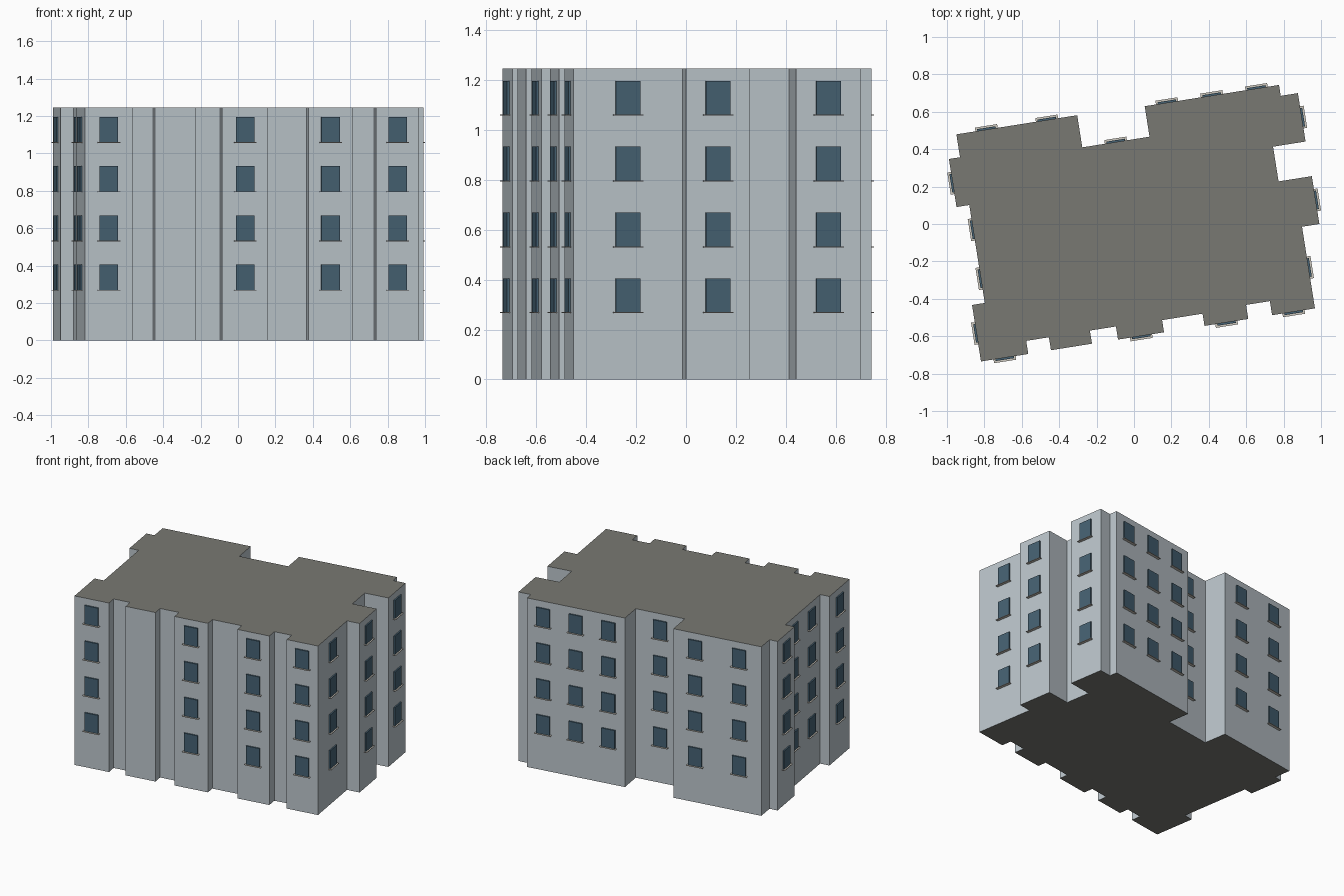
import bpy, bmesh
from math import radians
from mathutils import Matrix, Vector

if "Cube" in bpy.data.objects:
    bpy.data.objects.remove(bpy.data.objects["Cube"])

HEIGHT = 1.245
TURN = Matrix.Rotation(radians(9), 4, 'Z')
FLOORS = [0.27, 0.533, 0.797, 1.06]      # window sill heights


def material(name, rgb):
    m = bpy.data.materials.new(name)
    m.diffuse_color = (*rgb, 1)
    m.use_nodes = True
    m.node_tree.nodes["Principled BSDF"].inputs["Base Color"].default_value = m.diffuse_color
    return m


WALL = material("wall_grey", (0.50, 0.56, 0.60))
ROOF = material("roof_grey", (0.19, 0.19, 0.17))
GLASS = material("glass_blue", (0.06, 0.12, 0.17))
SILL = material("sill_beige", (0.62, 0.59, 0.53))


def make_object(name, bm, mats):
    bmesh.ops.transform(bm, matrix=TURN, verts=bm.verts)
    me = bpy.data.meshes.new(name)
    bm.to_mesh(me)
    bm.free()
    for m in mats:
        me.materials.append(m)
    ob = bpy.data.objects.new(name, me)
    bpy.context.collection.objects.link(ob)
    return ob


# Stepped floor plan, clockwise from the back left, before the 9 degree turn
PLAN = [(-.863, .622), (-.209, .622), (-.209, .448), (.155, .448), (.155, .613), (.882, .613),
        (.882, .554), (.975, .554), (.975, .292), (.799, .292), (.799, .104), (.979, .104),
        (.979, -.155), (.885, -.155), (.885, -.597), (.653, -.597), (.653, -.521), (.524, -.521),
        (.524, -.597), (.287, -.597), (.287, -.531), (.068, -.531), (.068, -.597), (-.181, -.597),
        (-.181, -.526), (-.322, -.526), (-.322, -.597), (-.544, -.597), (-.544, -.527),
        (-.667, -.527), (-.667, -.598), (-.923, -.598), (-.923, -.292), (-.854, -.292),
        (-.854, .238), (-.923, .238), (-.923, .498), (-.863, .498)]

# Building block: extruded plan with its own roof colour
bm = bmesh.new()
base = bm.faces.new([bm.verts.new((x, y, 0)) for x, y in reversed(PLAN)])
top = bmesh.ops.extrude_face_region(bm, geom=[base], use_keep_orig=True)
bmesh.ops.translate(bm, vec=(0, 0, HEIGHT),
                    verts=[g for g in top["geom"] if isinstance(g, bmesh.types.BMVert)])
bmesh.ops.recalc_face_normals(bm, faces=bm.faces)
for f in bm.faces:
    f.material_index = 1 if abs(f.normal.z) > 0.5 else 0
make_object("building_block", bm, [WALL, ROOF])


def add_box(bm, centre, along, out, width, depth, height):
    """Box standing on the wall; centre is the bottom middle on the wall face."""
    frame = Matrix((along, out, Vector((0, 0, 1)))).transposed().to_4x4()
    place = Matrix.Translation(centre + out * depth / 2 + Vector((0, 0, height / 2)))
    bmesh.ops.create_cube(bm, size=1,
                          matrix=place @ frame @ Matrix.Diagonal((width, depth, height, 1)))


# Windows and sills: evenly spaced on every wall long enough to carry them
panes, sills = bmesh.new(), bmesh.new()
for a, b in zip(PLAN, PLAN[1:] + PLAN[:1]):
    a, b = Vector((*a, 0)), Vector((*b, 0))
    span = b - a
    along = span.normalized()
    out = Vector((-along.y, along.x, 0))
    count = int(span.length / 0.23)
    for i in range(count):
        spot = a + span * (i + 0.5) / count
        for z in FLOORS:
            foot = spot + Vector((0, 0, z))
            add_box(panes, foot, along, out, 0.10, 0.01, 0.135)
            add_box(sills, foot - Vector((0, 0, 0.004)), along, out, 0.12, 0.02, 0.004)
for name, b, m in (("window_panes", panes, GLASS), ("window_sills", sills, SILL)):
    bmesh.ops.recalc_face_normals(b, faces=b.faces)
    make_object(name, b, [m])
